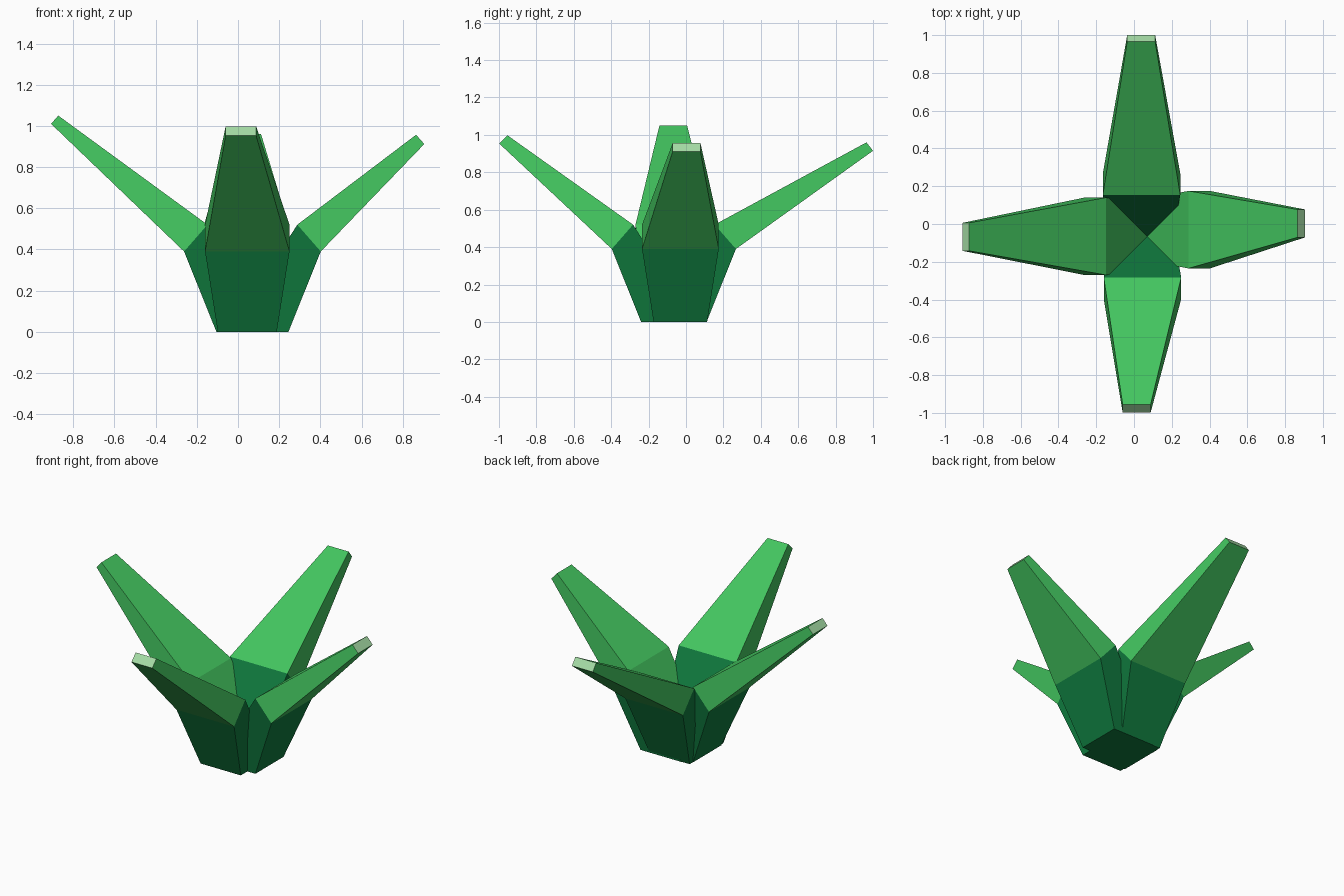
import bpy, bmesh
from mathutils import Vector

if "Cube" in bpy.data.objects:
    bpy.data.objects.remove(bpy.data.objects["Cube"])


def material(name, rgb):
    m = bpy.data.materials.new(name)
    m.diffuse_color = (*rgb, 1)
    m.use_nodes = True
    m.node_tree.nodes["Principled BSDF"].inputs["Base Color"].default_value = m.diffuse_color
    return m


MATS = [material("deep green", (0.005, 0.195, 0.048)),
        material("leaf green", (0.056, 0.56, 0.115)),
        material("pale green", (0.38, 0.72, 0.38))]
CENTRE = Vector((0.07, -0.065, 0))      # where the four leaves meet


def leaf(name, out, mid_c, tip_c, tip_out, tip_in, light_inside):
    """Bent tapering blade. out = horizontal growth direction,
    mid_c / tip_c = sideways centre, tip_out / tip_in = (position along out axis, z)."""
    out = Vector(out)
    side = Vector((abs(out.y), abs(out.x), 0))
    base = CENTRE.dot(out)
    # each section: sideways centre, half width, outer (d, z), inner (d, z)
    sections = [(mid_c, 0.143, (base + 0.175, 0), (base - 0.115, 0)),
                (mid_c, 0.205, (base + 0.332, 0.39), (base + 0.218, 0.52)),
                (tip_c, 0.074, tip_out, tip_in)]
    bm = bmesh.new()
    rings = []
    for c, w, o, i in sections:
        corners = [(o, -w), (o, w), (i, w), (i, -w)]
        rings.append([bm.verts.new(out * p[0] + side * (c + s) + Vector((0, 0, p[1])))
                      for p, s in corners])
    # walls: lower half deep green, upper half leaf green
    for level in (0, 1):
        a, b = rings[level], rings[level + 1]
        for k in range(4):
            f = bm.faces.new((a[k], a[(k + 1) % 4], b[(k + 1) % 4], b[k]))
            f.material_index = 1 if level or (k == 2 and light_inside) else 0
    # caps: hidden base and pale cut tip
    bm.faces.new(rings[0])
    bm.faces.new(rings[2]).material_index = 2
    bmesh.ops.recalc_face_normals(bm, faces=bm.faces)
    me = bpy.data.meshes.new(name)
    bm.to_mesh(me)
    bm.free()
    for m in MATS:
        me.materials.append(m)
    bpy.context.collection.objects.link(bpy.data.objects.new(name, me))


leaf("front_leaf", (0, -1, 0), 0.045, 0.014, (0.998, 0.953), (0.955, 0.998), False)
leaf("back_leaf", (0, 1, 0), 0.04, 0.038, (1.0, 0.915), (0.965, 0.96), False)
leaf("left_leaf", (-1, 0, 0), -0.065, -0.068, (0.908, 1.01), (0.873, 1.05), True)
leaf("right_leaf", (1, 0, 0), -0.03, 0.003, (0.905, 0.912), (0.865, 0.957), True)
